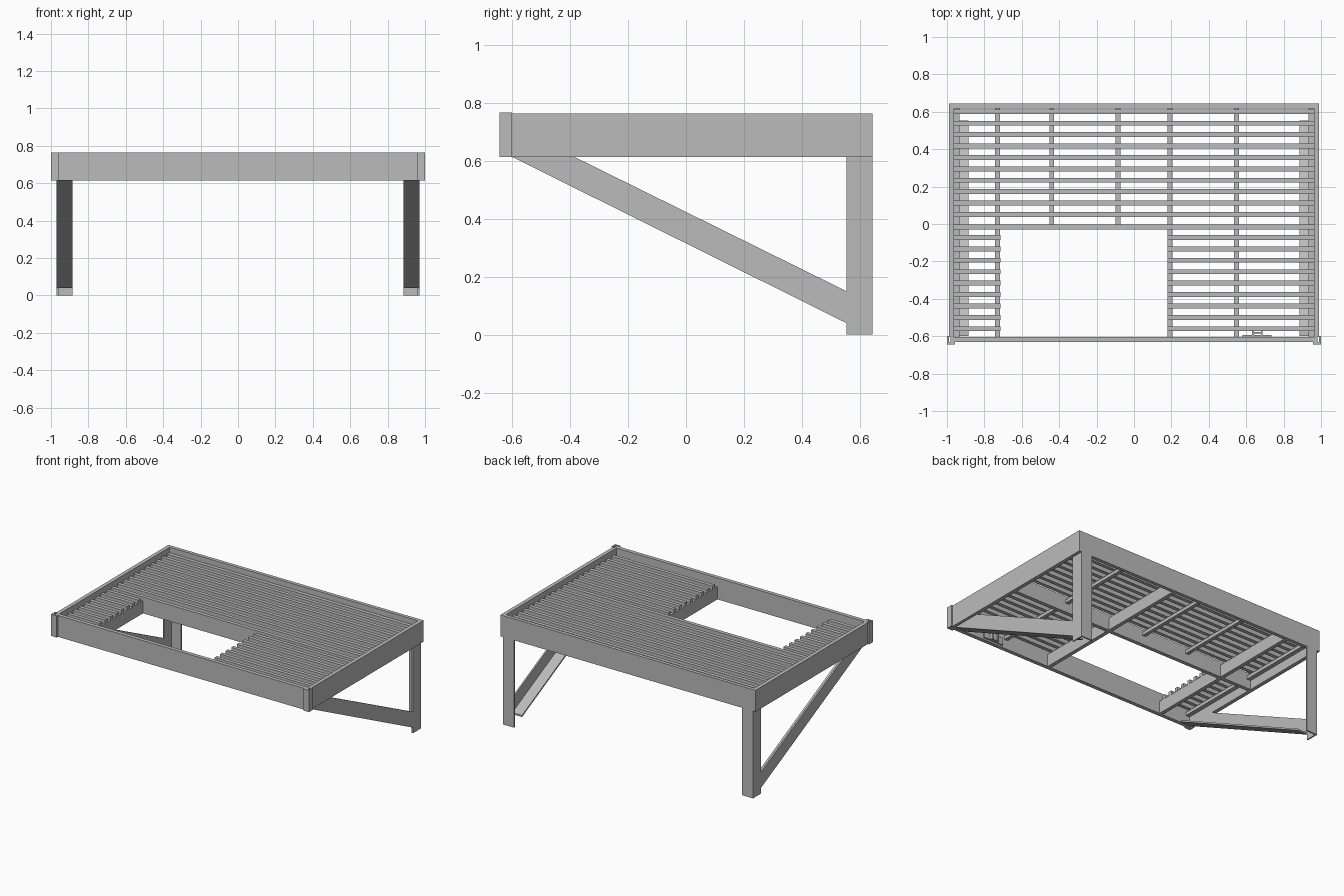
import bpy
import bmesh

cube = bpy.data.objects.get("Cube")
if cube:
    bpy.data.objects.remove(cube, do_unlink=True)

steel = bpy.data.materials.new("grey_steel")
steel.use_nodes = True
GREY = (0.5, 0.5, 0.5, 1)
steel.diffuse_color = GREY
steel.node_tree.nodes["Principled BSDF"].inputs["Base Color"].default_value = GREY

BOTTOM, TOP = 0.613, 0.763          # frame height range
SLAT_LOW, SLAT_TOP = 0.70, 0.727    # grating height range
INNER = 0.963                       # inside face of the side beams


def finish(name, bm):
    bmesh.ops.recalc_face_normals(bm, faces=bm.faces)
    mesh = bpy.data.meshes.new(name)
    bm.to_mesh(mesh)
    bm.free()
    mesh.materials.append(steel)
    obj = bpy.data.objects.new(name, mesh)
    bpy.context.collection.objects.link(obj)
    return obj


def prism(bm, outline, x0, x1):
    """Extrude a (y, z) outline from x0 to x1."""
    face = bm.faces.new([bm.verts.new((x0, y, z)) for y, z in outline])
    new = bmesh.ops.extrude_face_region(bm, geom=[face])["geom"]
    verts = [g for g in new if isinstance(g, bmesh.types.BMVert)]
    bmesh.ops.translate(bm, verts=verts, vec=(x1 - x0, 0, 0))


def boxes(name, parts):
    """One object from boxes given as x, y and z ranges."""
    bm = bmesh.new()
    for x, y, z in parts:
        prism(bm, [(y[0], z[0]), (y[1], z[0]), (y[1], z[1]), (y[0], z[1])], *x)
    return finish(name, bm)


def mirror(obj):
    mod = obj.modifiers.new("mirror", "MIRROR")
    mod.use_axis[0] = True
    return obj


# Outer frame
full = (BOTTOM, TOP)
boxes("front_beam", [((-0.98, 0.98), (-0.63, -0.603), full)])
boxes("back_beam", [((-0.99, 0.99), (0.618, 0.643), full)])
mirror(boxes("side_beam", [((INNER, 0.99), (-0.603, 0.618), full)]))
mirror(boxes("front_corner_plate", [
    ((0.957, 1.0), (-0.643, -0.63), (BOTTOM, 0.765)),
    ((0.99, 1.0), (-0.63, -0.60), (BOTTOM, 0.765))]))

# Deep joists around the opening
deep = (BOTTOM, SLAT_LOW)
boxes("cross_beam", [((-INNER, INNER), (-0.03, -0.003), (BOTTOM, SLAT_TOP))])
boxes("deep_joists", [((x, x + 0.027), y, deep)
                      for x in (-0.743, 0.178)
                      for y in ((-0.603, -0.03), (-0.003, 0.618))])

# Shallow bearers under the slats
shallow = (0.677, SLAT_LOW)
boxes("shallow_bearers", [
    ((0.535, 0.562), (-0.603, 0.618), shallow),
    ((-0.453, -0.428), (-0.003, 0.618), shallow),
    ((-0.098, -0.073), (-0.003, 0.618), shallow)])
mirror(boxes("side_ledge", [((0.933, INNER), (-0.603, 0.618), shallow)]))

# Grating slats, cut short beside the opening
PITCH = 0.061
slats = []
for i in range(10):
    y = 0.60 - i * PITCH
    slats.append(((-INNER, INNER), (y - 0.013, y + 0.013), (SLAT_LOW, SLAT_TOP)))
for i in range(9):
    y = -0.072 - i * PITCH
    for x in ((-INNER, -0.715), (0.178, INNER)):
        slats.append((x, (y - 0.013, y + 0.013), (SLAT_LOW, SLAT_TOP)))
boxes("grating_slats", slats)

# Angle-section back legs
mirror(boxes("back_leg", [
    ((0.96, 0.97), (0.553, 0.643), (0, BOTTOM)),
    ((0.885, 0.96), (0.633, 0.643), (0, BOTTOM))]))

# Angle-section diagonal braces: upright web and lower flange
bm = bmesh.new()
prism(bm, [(-0.60, BOTTOM), (0.553, 0.04), (0.553, 0.15), (-0.385, BOTTOM)], 0.96, 0.97)
prism(bm, [(-0.60, BOTTOM), (0.553, 0.04), (0.553, 0.052), (-0.576, BOTTOM)], 0.885, 0.96)
mirror(finish("diagonal_brace", bm))

# Small hanger behind the front beam
boxes("hanger_bracket", [
    ((0.58, 0.735), (-0.603, -0.593), (0.625, 0.675)),
    ((0.632, 0.642), (-0.593, -0.57), (0.625, 0.675)),
    ((0.678, 0.688), (-0.593, -0.57), (0.625, 0.675)),
    ((0.632, 0.688), (-0.585, -0.578), (0.625, 0.675))])
